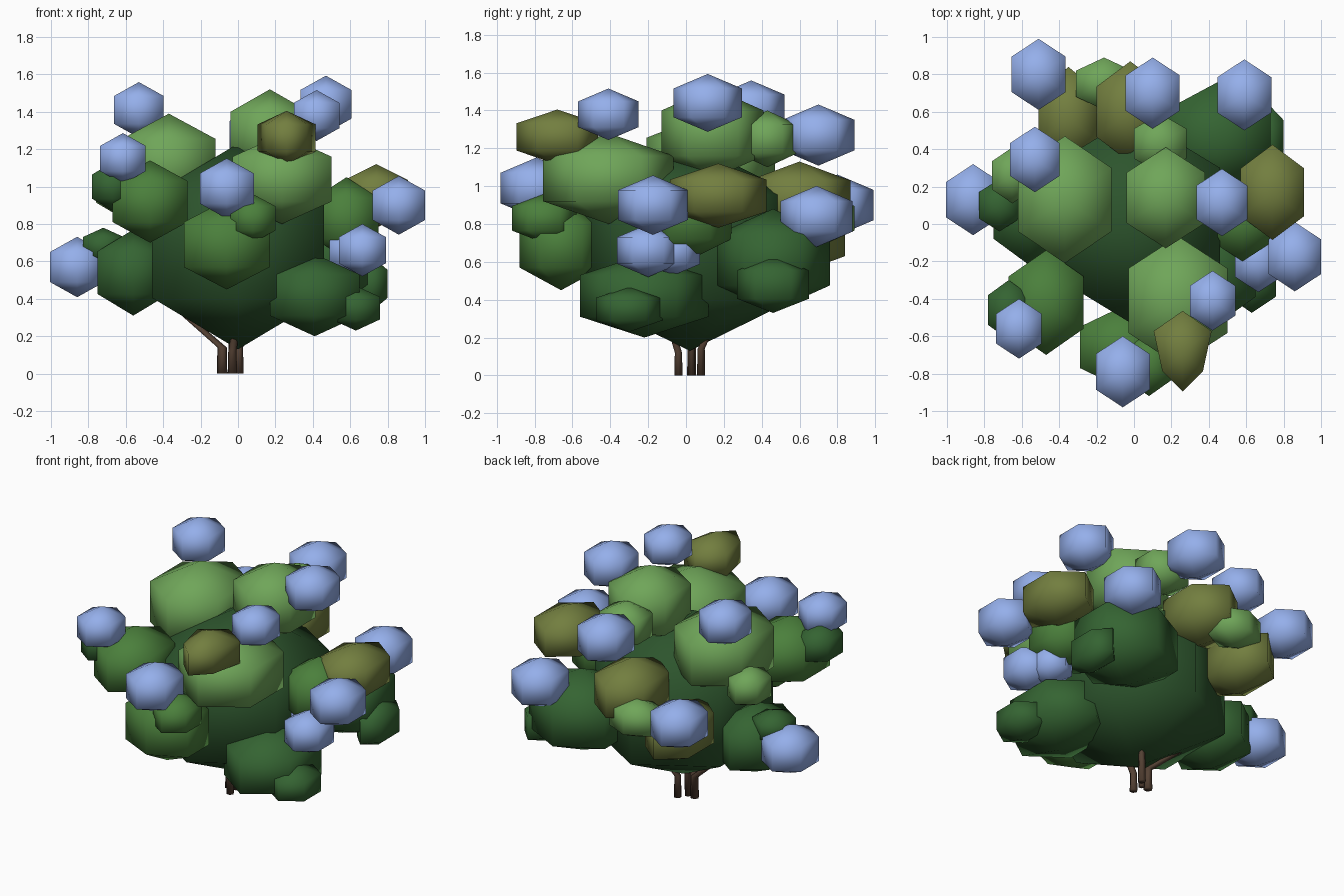
import bpy, bmesh, math
from mathutils import Vector

if "Cube" in bpy.data.objects:
    bpy.data.objects.remove(bpy.data.objects["Cube"])


def material(name, rgb):
    m = bpy.data.materials.new(name)
    m.diffuse_color = (*rgb, 1)
    m.use_nodes = True
    m.node_tree.nodes["Principled BSDF"].inputs["Base Color"].default_value = m.diffuse_color
    return m


CORE = material("core_green", (0.026, 0.09, 0.026))
DARK = material("dark_green", (0.035, 0.127, 0.032))
MID = material("mid_green", (0.07, 0.215, 0.045))
LIGHT = material("light_green", (0.16, 0.38, 0.10))
OLIVE = material("olive_green", (0.17, 0.21, 0.05))
BLUE = material("flower_blue", (0.30, 0.43, 0.83))
BARK = material("bark_brown", (0.09, 0.053, 0.034))


def finish(name, bm, mat):
    bmesh.ops.recalc_face_normals(bm, faces=bm.faces)
    me = bpy.data.meshes.new(name)
    bm.to_mesh(me)
    bm.free()
    for p in me.polygons:
        p.use_smooth = True
    me.materials.append(mat)
    ob = bpy.data.objects.new(name, me)
    bpy.context.collection.objects.link(ob)
    return ob


def blob(name, centre, half, mat, taper=0.0):
    """Six-sided, three-band ball; half extents per axis, optional narrowing to the front."""
    bm = bmesh.new()
    c = Vector(centre)
    rx, ry, rz = half
    rings = []
    for s in (-0.5, 0.5):
        ring = []
        for k in range(6):
            a = math.radians(30 + 60 * k)
            x = rx * math.cos(a) / 0.866
            if math.sin(a) < 0:
                x *= 1 - taper
            ring.append(bm.verts.new(c + Vector((x, ry * math.sin(a), rz * s))))
        rings.append(ring)
    low = bm.verts.new(c - Vector((0, 0, rz)))
    top = bm.verts.new(c + Vector((0, 0, rz)))
    for k in range(6):
        n = (k + 1) % 6
        bm.faces.new((rings[0][k], rings[0][n], rings[1][n], rings[1][k]))
        bm.faces.new((low, rings[0][n], rings[0][k]))
        bm.faces.new((top, rings[1][k], rings[1][n]))
    return finish(name, bm, mat)


def stem(name, points, radii):
    """Six-sided tapering stem through the points."""
    bm = bmesh.new()
    rings = [[bm.verts.new(Vector(p) + Vector((r * math.cos(k * math.pi / 3),
                                               r * math.sin(k * math.pi / 3), 0)))
              for k in range(6)] for p, r in zip(points, radii)]
    for a, b in zip(rings, rings[1:]):
        for k in range(6):
            n = (k + 1) % 6
            bm.faces.new((a[k], a[n], b[n], b[k]))
    bm.faces.new(rings[0])
    bm.faces.new(rings[-1])
    return finish(name, bm, BARK)


# woody stems
stem("stem_left", [(-.085, .03, 0), (-.085, .03, .14), (-.36, .12, .38), (-.37, .14, .72)],
     [.028, .025, .02, .012])
stem("stem_front", [(-.03, -.04, 0), (-.03, -.04, .12), (-.01, -.08, .25), (.05, -.2, .5)],
     [.025, .022, .02, .015])
stem("stem_back", [(.005, .08, 0), (.005, .08, .14), (.12, .2, .4)], [.025, .022, .015])
stem("stem_middle", [(-.035, .03, 0), (-.03, .03, .2), (0, .03, .5)], [.02, .02, .015])

# dense centre of the bush
blob("foliage_core", (0, .02, .68), (.46, .56, .55), CORE)

# leaf clumps around the core
clumps = {
    "dark_clump": (DARK, [
        ((-.56, .06, .54), (.19, .28, .23)),
        ((-.72, .10, .68), (.11, .14, .10)),
        ((.45, .46, .61), (.28, .30, .27)),
        ((.71, .46, .48), (.09, .19, .15)),
        ((.41, -.22, .42), (.24, .34, .22)),
        ((.63, -.30, .35), (.13, .175, .12)),
        ((-.67, -.46, 1.0), (.11, .16, .13))]),
    "mid_clump": (MID, [
        ((-.47, -.42, .92), (.20, .28, .22)),
        ((-.06, -.66, .69), (.23, .22, .24)),
        ((.08, -.75, .83), (.12, .17, .13)),
        ((.58, .02, .83), (.17, .22, .22))]),
    "light_clump": (LIGHT, [
        ((-.37, .13, 1.12), (.25, .34, .27)),
        ((.17, .14, 1.28), (.21, .27, .24)),
        ((.235, -.41, 1.04), (.265, .345, .24)),
        ((.14, .43, 1.25), (.14, .16, .15)),
        ((-.65, .26, .98), (.11, .15, .13)),
        ((-.16, .75, .83), (.15, .14, .13))]),
    "olive_clump": (OLIVE, [
        ((.74, .17, .95), (.17, .255, .17)),
        ((.26, -.68, 1.26), (.155, .215, .145), .3),
        ((-.02, .60, .93), (.18, .27, .20)),
        ((-.35, .57, .73), (.16, .27, .20))]),
}
for name, (mat, items) in clumps.items():
    for i, (c, h, *taper) in enumerate(items):
        blob(f"{name}_{i + 1}", c, h, mat, *taper)

# blue flower heads: centre and size
flowers = [
    ((-.51, .80, .90), .19), ((-.53, .345, 1.41), .175), ((.10, .70, 1.27), .19),
    ((.59, .69, .84), .19), ((-.86, .13, .57), .19), ((.47, .115, 1.44), .18),
    ((.86, -.175, .90), .185), ((.42, -.41, 1.38), .16), ((-.615, -.56, 1.15), .16),
    ((-.06, -.79, .99), .19), ((.665, -.20, .66), .165), ((.60, -.07, .65), .145),
]
for i, (c, r) in enumerate(flowers):
    blob(f"flower_head_{i + 1}", c, (r * .76, r, r * .85), BLUE)
